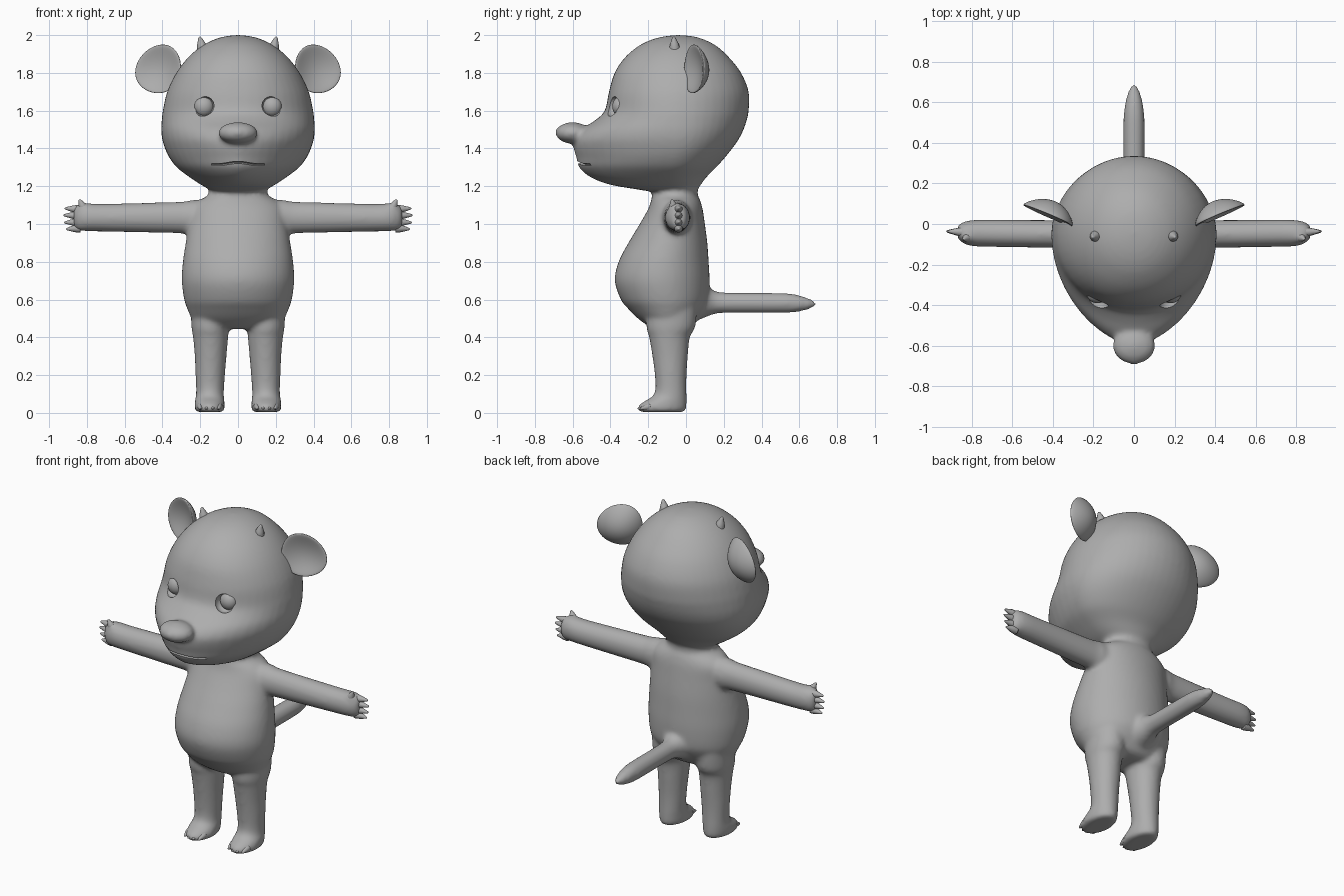
import bpy, bmesh, math
from mathutils import Vector, Matrix

if "Cube" in bpy.data.objects:
    bpy.data.objects.remove(bpy.data.objects["Cube"])

grey = bpy.data.materials.new("soft grey")
grey.diffuse_color = (0.42, 0.42, 0.42, 1)
grey.use_nodes = True
grey.node_tree.nodes["Principled BSDF"].inputs["Base Color"].default_value = grey.diffuse_color


def finish(bm, name):
    bmesh.ops.recalc_face_normals(bm, faces=bm.faces)
    me = bpy.data.meshes.new(name)
    bm.to_mesh(me)
    bm.free()
    me.materials.append(grey)
    me.shade_smooth()
    ob = bpy.data.objects.new(name, me)
    bpy.context.collection.objects.link(ob)
    return ob


def spline(rows, steps=5):
    """Catmull-Rom interpolation through rows of numbers."""
    out = []
    for i in range(len(rows) - 1):
        a, b = rows[max(i - 1, 0)], rows[i]
        c, d = rows[i + 1], rows[min(i + 2, len(rows) - 1)]
        for s in range(steps):
            t = s / steps
            out.append([0.5 * (2 * q + (r - p) * t + (2 * p - 5 * q + 4 * r - w) * t * t
                               + (3 * q - p - 3 * r + w) * t ** 3)
                        for p, q, r, w in zip(a, b, c, d)])
    return out + [list(rows[-1])]


def loft(bm, rows, place, n=48):
    """Rows: position, side centre, half width, low edge, mid line, high edge, low-side taper."""
    rings = []
    for h, cu, ru, lo, mid, hi, taper in spline(rows):
        ring = []
        for k in range(n):
            a = 2 * math.pi * k / n
            c, s = math.cos(a), math.sin(a)
            u = ru * math.copysign(abs(c) ** (taper if s < 0 else 1), c)
            v = mid + s * ((hi - mid) if s > 0 else (mid - lo))
            ring.append(bm.verts.new(place(h, cu + u, v)))
        rings.append(ring)
    for a, b in zip(rings, rings[1:]):
        for k in range(n):
            bm.faces.new((a[k], a[(k + 1) % n], b[(k + 1) % n], b[k]))
    bm.faces.new(rings[0])
    bm.faces.new(rings[-1])


def ball(bm, loc, size, rot=None, seg=32):
    m = Matrix.Translation(loc) @ (rot or Matrix()) @ Matrix.Diagonal((*size, 1))
    return bmesh.ops.create_uvsphere(bm, u_segments=seg, v_segments=seg // 2, radius=1, matrix=m)


def simple(rows):
    """Expand (position, centre, half width, low, high) to full loft rows."""
    return [(h, c, r, lo, (lo + hi) / 2, hi, 1) for h, c, r, lo, hi in rows]


def up(h, u, v):
    return (u, v, h)


body = bmesh.new()
# head with tapering muzzle
loft(body, [(1.165, 0, .08, -.14, -.06, .03, 1), (1.185, 0, .15, -.27, -.07, .06, 1),
            (1.21, 0, .20, -.41, -.08, .08, 1.1), (1.25, 0, .26, -.51, -.08, .11, 1.2),
            (1.30, 0, .325, -.567, -.07, .16, 1.25), (1.35, 0, .363, -.58, -.06, .205, 1.25),
            (1.40, 0, .387, -.595, -.05, .245, 1.25), (1.45, 0, .402, -.595, -.05, .28, 1.22),
            (1.50, 0, .407, -.555, -.05, .305, 1.15), (1.55, 0, .404, -.48, -.05, .322, 1.05),
            (1.60, 0, .398, -.43, -.05, .332, .98), (1.70, 0, .375, -.408, -.05, .332, .92),
            (1.80, 0, .327, -.378, -.05, .292, .92), (1.88, 0, .266, -.325, -.05, .23, .95),
            (1.94, 0, .196, -.255, -.05, .165, 1), (1.975, 0, .13, -.185, -.05, .10, 1),
            (1.993, 0, .07, -.115, -.045, .04, 1), (2.0, 0, .01, -.05, -.04, -.03, 1)], up)
# nose
ball(body, (0, -.60, 1.482), (.105, .09, .057))
ball(body, (0, -.655, 1.485), (.04, .04, .03))
# torso and neck
loft(body, simple([(.445, 0, .16, -.17, .0), (.46, 0, .20, -.20, .035), (.5, 0, .245, -.255, .065),
                   (.55, 0, .268, -.305, .10), (.6, 0, .285, -.345, .12), (.7, 0, .298, -.377, .125),
                   (.8, 0, .292, -.357, .12), (.9, 0, .277, -.305, .113), (1.0, 0, .26, -.245, .10),
                   (1.08, 0, .248, -.2, .088), (1.125, 0, .205, -.185, .075),
                   (1.16, 0, .155, -.178, .062), (1.25, 0, .155, -.18, .07)]), up)
for s in (-1, 1):
    # leg and foot
    loft(body, simple([(.004, s * .15, .067, -.24, -.01), (.018, s * .15, .078, -.255, .0),
                       (.04, s * .15, .08, -.25, .003), (.065, s * .15, .078, -.215, .003),
                       (.09, s * .149, .074, -.175, .003), (.13, s * .148, .074, -.162, .002),
                       (.2, s * .147, .078, -.165, .003), (.3, s * .145, .084, -.178, .01),
                       (.4, s * .145, .093, -.195, .02), (.46, s * .148, .099, -.21, .05),
                       (.6, s * .15, .10, -.2, .06)]), up)
    # arm and hand
    loft(body, simple([(.12, -.05, .085, .93, 1.13), (.24, -.05, .078, .94, 1.127),
                       (.3, -.05, .07, .95, 1.118), (.5, -.048, .068, .955, 1.112),
                       (.72, -.045, .067, .96, 1.107), (.8, -.045, .064, .962, 1.11),
                       (.845, -.042, .05, .965, 1.105), (.87, -.04, .03, .985, 1.085)]),
         lambda h, u, v, s=s: (s * h, u, v))
    # thumb
    ball(body, (s * .82, -.065, 1.09), (.03, .025, .025))
# tail
loft(body, simple([(.04, 0, .12, .48, .70), (.10, 0, .085, .505, .68), (.16, 0, .058, .525, .643),
                   (.25, 0, .052, .529, .637), (.5, 0, .052, .529, .635), (.58, 0, .046, .533, .627),
                   (.64, 0, .033, .545, .61), (.68, 0, .016, .562, .592),
                   (.692, 0, .004, .573, .581)]), lambda h, u, v: (u, h, v))
body_ob = finish(body, "body")
rm = body_ob.modifiers.new("blend", 'REMESH')
rm.mode, rm.voxel_size, rm.use_smooth_shade = 'VOXEL', .0125, True
sm = body_ob.modifiers.new("soften", 'SMOOTH')
sm.factor, sm.iterations = .5, 8

# eye sockets and mouth line are cut out of the body
cut = bmesh.new()
for s in (-1, 1):
    ball(cut, (s * .18, -.39, 1.622), (.055, .05, .055))
loft(cut, simple([(x / 100, 1.322 + .004 * math.cos(x / 3) - .00004 * x * x, .006,
                   y - .018, y + .018)
                  for x in range(-14, 15, 2)
                  for y in [-.07 - .505 * math.sqrt(1 - (abs(x) / 34.5) ** 1.6)]]),
     lambda h, u, v: (h, v, u), n=12)
cutter = finish(cut, "face_cutter")
cutter.hide_render = True
bl = body_ob.modifiers.new("face cuts", 'BOOLEAN')
bl.operation, bl.object, bl.solver = 'DIFFERENCE', cutter, 'EXACT'
deps = bpy.context.evaluated_depsgraph_get()
done = bpy.data.meshes.new_from_object(body_ob.evaluated_get(deps))
body_ob.modifiers.clear()
body_ob.data = done
bpy.data.objects.remove(cutter)
bpy.ops.object.select_all(action='DESELECT')
body_ob.select_set(True)
bpy.context.view_layer.objects.active = body_ob
bpy.ops.object.shade_smooth_by_angle(angle=math.radians(45))


def claw(bm, base, tip, r):
    """Rounded tapering claw from base to tip."""
    base, tip = Vector(base), Vector(tip)
    d = tip - base
    q = d.to_track_quat('Z', 'Y').to_matrix()
    loft(bm, simple([(t * d.length, 0, r * k, -r * k, r * k)
                     for t, k in ((0, 1.1), (.35, .9), (.7, .55), (.93, .28), (1, .05))]),
         lambda h, u, v: base + q @ Vector((u, v, h)), n=12)


for s, side in ((-1, "left"), (1, "right")):
    # eyeball
    bm = bmesh.new()
    ball(bm, (s * .18, -.345, 1.622), (.052, .045, .054))
    finish(bm, side + "_eye")

    # cupped ear
    bm = bmesh.new()
    ball(bm, (0, 0, 0), (1, 1, 1), Matrix.Rotation(math.pi / 2, 4, 'X'), 40)
    for v in bm.verts:
        x, y, z = v.co
        r2 = min(1, x * x + z * z)
        v.co = (.135 * x * (1 + .12 * z), .026 * y + .05 * (.6 - r2), .125 * z)
    tilt = (Matrix.Rotation(s * .36, 4, 'Z') @ Matrix.Rotation(s * math.radians(38), 4, 'Y')
            @ Matrix.Rotation(-.08, 4, 'X'))
    bmesh.ops.transform(bm, matrix=Matrix.Translation((s * .41, .06, 1.815)) @ tilt, verts=bm.verts)
    finish(bm, side + "_ear")

    # horn bud
    bm = bmesh.new()
    claw(bm, (s * .188, -.06, 1.925), (s * .203, -.065, 1.992), .027)
    finish(bm, side + "_horn")

    # finger and thumb claws
    bm = bmesh.new()
    for z, x in ((1.078, .918), (1.045, .925), (1.01, .92), (.978, .91)):
        claw(bm, (s * .835, -.04, z), (s * x, -.036, z + (z - 1.03) * .1), .022)
    claw(bm, (s * .818, -.065, 1.085), (s * .84, -.075, 1.13), .022)
    finish(bm, side + "_hand_claws")

    # toe claws
    bm = bmesh.new()
    for i in range(4):
        x = .15 + (i - 1.5) * .032
        y = -.262 + abs(i - 1.5) * .012
        claw(bm, (s * x, y + .055, .035), (s * x, y, .022), .018)
    finish(bm, side + "_toe_claws")
